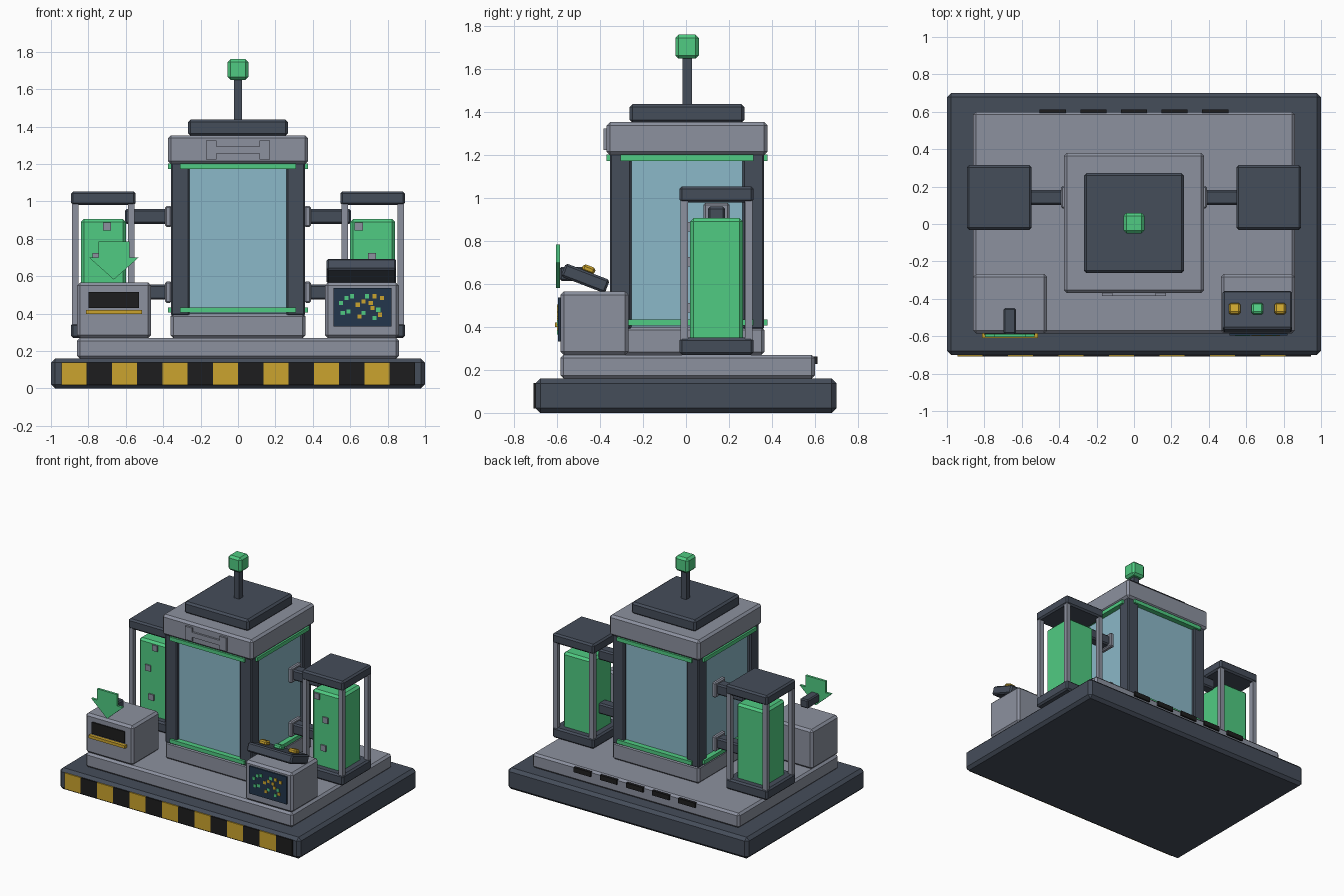
import bpy
import bmesh
from math import radians
from mathutils import Matrix, Vector

cube = bpy.data.objects.get("Cube")
if cube:
    bpy.data.objects.remove(cube, do_unlink=True)


def material(name, hex_code):
    """Flat material from an sRGB hex colour, stored as linear values."""
    rgb = [int(hex_code[i:i + 2], 16) / 255 for i in (0, 2, 4)]
    col = [c / 12.92 if c <= 0.04045 else ((c + 0.055) / 1.055) ** 2.4 for c in rgb] + [1]
    mat = bpy.data.materials.new(name)
    mat.use_nodes = True
    mat.diffuse_color = col
    bsdf = mat.node_tree.nodes["Principled BSDF"]
    bsdf.inputs["Base Color"].default_value = col
    bsdf.inputs["Roughness"].default_value = 0.7
    return mat


DARK = material("dark slate", "454d5a")
GREY = material("light grey", "8c919f")
GREEN = material("bright green", "50cb82")
GLASS = material("pale blue glass", "8bb8c8")
YELLOW = material("amber yellow", "cba42e")
BLACK = material("black", "1d1d1e")
NAVY = material("navy screen", "23364c")


def finish(name, bm, mat, chamfer=0.0):
    mesh = bpy.data.meshes.new(name)
    bmesh.ops.recalc_face_normals(bm, faces=bm.faces)
    bm.to_mesh(mesh)
    bm.free()
    mesh.materials.append(mat)
    obj = bpy.data.objects.new(name, mesh)
    bpy.context.collection.objects.link(obj)
    if chamfer:
        mod = obj.modifiers.new("chamfer", 'BEVEL')
        mod.width = chamfer
        mod.segments = 1
    return obj


def box(name, centre, size, mat, chamfer=0.0, tilt=0.0):
    bm = bmesh.new()
    bmesh.ops.create_cube(bm, size=1, matrix=Matrix.Diagonal((*size, 1)))
    obj = finish(name, bm, mat, chamfer)
    obj.location = centre
    obj.rotation_euler.x = tilt
    return obj


def span(name, x, y, z, mat, chamfer=0.0):
    """Box given by its low and high limits on each axis."""
    axes = (x, y, z)
    return box(name, [(a + b) / 2 for a, b in axes], [b - a for a, b in axes], mat, chamfer)


# Base slab with hazard stripes, and the deck with rear vents
span("base_slab", (-1, 1), (-0.7, 0.7), (0, 0.16), DARK, 0.022)
span("deck", (-0.86, 0.86), (-0.585, 0.6), (0.16, 0.27), GREY, 0.015)
for i in range(14):
    box("hazard_stripe", (-0.8775 + i * 0.135, -0.7045, 0.08), (0.135, 0.009, 0.12),
        (YELLOW, BLACK)[i % 2])
for i in range(-2, 3):
    box("rear_vent", (i * 0.217, 0.603, 0.245), (0.14, 0.02, 0.036), BLACK)

# Central tank
CY = 0.005
box("tank_foot", (0, CY, 0.335), (0.72, 0.72, 0.13), GREY, 0.014)
box("tank_glass", (0, CY, 0.8), (0.67, 0.67, 0.82), GLASS)
box("tank_cap", (0, CY, 1.277), (0.75, 0.75, 0.154), GREY, 0.016)
box("tank_lid", (0, CY, 1.394), (0.535, 0.535, 0.088), DARK, 0.014)
box("antenna_rod", (0, CY, 1.55), (0.044, 0.044, 0.24), DARK)
box("antenna_light", (0, CY, 1.705), (0.11, 0.11, 0.112), GREEN, 0.016)
for sx in (-1, 1):
    for sy in (-1, 1):
        box("tank_post", (sx * 0.309, CY + sy * 0.309, 0.8), (0.1, 0.1, 0.82), DARK, 0.008)
for z in (0.42, 1.188):
    for s in (-1, 1):
        box("glow_strip", (0, CY + s * 0.35, z), (0.62, 0.05, 0.028), GREEN)
        box("glow_strip", (s * 0.35, CY, z), (0.05, 0.62, 0.028), GREEN)

# Raised clamp emblem on the tank cap
box("cap_clamp_bar", (0, -0.374, 1.275), (0.24, 0.02, 0.038), GREY)
for s in (-1, 1):
    box("cap_clamp_end", (s * 0.143, -0.374, 1.275), (0.056, 0.02, 0.1), GREY)

# Side canisters with pipes to the tank
PY = 0.142
for s, tags in ((-1, ((-0.7, 0.866), (-0.757, 0.703), (-0.73, 0.49))),
                (1, ((0.645, 0.866), (0.716, 0.703), (0.7, 0.49)))):
    cx = s * 0.72
    box("canister_foot", (cx, PY, 0.31), (0.346, 0.346, 0.08), DARK, 0.012)
    box("canister_cap", (cx, PY, 1.017), (0.346, 0.346, 0.074), DARK, 0.012)
    box("canister_core", (cx, PY, 0.62), (0.24, 0.245, 0.574), GREEN, 0.016)
    for px in (-1, 1):
        for py in (-1, 1):
            box("canister_post", (cx + px * 0.15, PY + py * 0.15, 0.66),
                (0.035, 0.035, 0.66), GREY)
    for x, z in tags:
        box("canister_tag", (x, PY - 0.126, z), (0.044, 0.014, 0.044), GREY)
    for z in (0.515, 0.92):
        box("pipe", (s * 0.48, PY, z), (0.25, 0.08, 0.08), DARK, 0.01)
        box("pipe_flange", (s * 0.372, PY, z), (0.034, 0.12, 0.114), GREY, 0.008)

# Two front cabinets
for s in (-1, 1):
    span("cabinet", (s * 0.662 - 0.198, s * 0.662 + 0.198), (-0.585, -0.267),
         (0.27, 0.566), GREY, 0.016)

# Dispenser: slot, tray and arrow sign on its bracket
AX = -0.664
box("dispenser_slot", (AX, -0.588, 0.473), (0.272, 0.012, 0.086), BLACK)
box("dispenser_tray", (AX, -0.595, 0.41), (0.3, 0.03, 0.022), YELLOW)
span("sign_bracket", (AX - 0.033, AX + 0.033), (-0.588, -0.45), (0.615, 0.68), DARK, 0.008)
bm = bmesh.new()
half = [(0.083, 0.785), (0.083, 0.7), (0.132, 0.7), (0, 0.582)]
outline = half + [(-x, z) for x, z in reversed(half[:-1])]
face = bm.faces.new([bm.verts.new((AX + x, -0.605, z)) for x, z in outline])
back = bmesh.ops.extrude_face_region(bm, geom=[face])
bmesh.ops.translate(bm, vec=(0, 0.018, 0),
                    verts=[v for v in back["geom"] if isinstance(v, bmesh.types.BMVert)])
finish("arrow_sign", bm, GREEN)

# Control console: screen with pixels, tilted panel with buttons
box("console_screen", (0.665, -0.589, 0.435), (0.31, 0.014, 0.206), NAVY)
green_px = ((-9, 6), (-6, 7), (2, 7), (-12, 3), (-11, -3), (-8, -2), (0, -3), (6, -6), (8, -1))
amber_px = ((6, 7), (10, 6), (0, 4), (4, 3), (-2, -5), (5, 0), (-3, 2), (9, -4))
for cells, mat in ((green_px, GREEN), (amber_px, YELLOW)):
    for i, j in cells:
        box("screen_pixel", (0.67 + i * 0.01, -0.597, 0.43 + j * 0.009),
            (0.022, 0.006, 0.022), mat)

tilt = radians(-21)
panel_centre = Vector((0.66, -0.469, 0.627))
box("control_panel", panel_centre, (0.372, 0.22, 0.066), DARK, 0.01, tilt)
turn = Matrix.Rotation(tilt, 3, 'X')
for x, mat in ((-0.122, YELLOW), (0, GREEN), (0.122, YELLOW)):
    box("panel_button", panel_centre + turn @ Vector((x, 0, 0.044)),
        (0.062, 0.062, 0.034), mat, 0.01, tilt)
